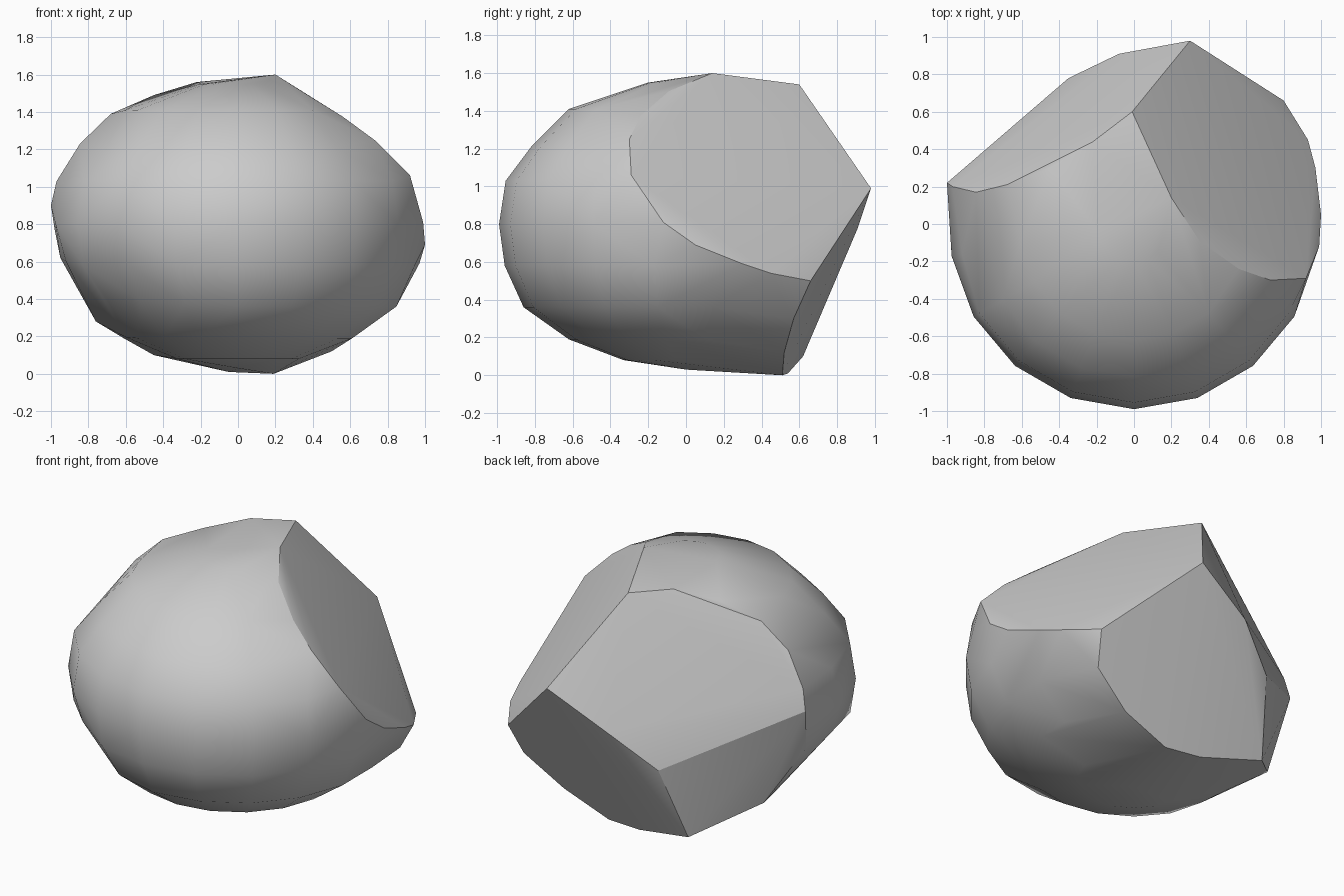
import bpy, bmesh, math
from mathutils import Vector

if "Cube" in bpy.data.objects:
    bpy.data.objects.remove(bpy.data.objects["Cube"])

# One stone colour
stone = bpy.data.materials.new("stone_grey")
stone.diffuse_color = (0.6, 0.6, 0.6, 1)
stone.use_nodes = True
stone.node_tree.nodes["Principled BSDF"].inputs["Base Color"].default_value = stone.diffuse_color

# Broken faces: outward normal and the furthest distance rounded points may reach
CUTS = [((0.735, 0.363, 0.573), 1.06),     # upper right break
        ((-0.50, 0.807, 0.308), 0.88),     # upper back left break
        ((0.05, 0.861, -0.507), 0.32),     # lower back break
        ((-0.686, 0.721, -0.10), 0.64)]    # lower left break

# Flatter patches, where rounded points are pressed back onto a plane
SHAVES = [((-0.762, -0.179, -0.623), 0.355),  # under the left side
          ((-0.761, -0.178, 0.624), 1.36),    # upper left side
          ((-0.537, -0.669, -0.513), 0.495)]  # lower front left

# Rounded body profile: radius and height of each ring
RINGS = [(0.33, 0.08), (0.62, 0.19), (0.86, 0.36), (0.96, 0.58), (0.99, 0.80),
         (0.955, 1.03), (0.82, 1.21), (0.62, 1.41), (0.2, 1.55)]

# Rims where the breaks meet the rounded body and each other
RIGHT_RIM = [(0.2, 0.14, 1.6), (0.35, -0.09, 1.505), (0.56, -0.24, 1.375),
             (0.73, -0.3, 1.25), (0.92, -0.29, 1.06), (0.99, -0.12, 0.81),
             (1.0, 0.05, 0.69), (0.97, 0.3, 0.59), (0.93, 0.45, 0.54)]
LEFT_RIM = [(-0.22, 0.44, 1.56), (-0.45, 0.3, 1.49), (-0.68, 0.21, 1.39),
            (-0.845, 0.17, 1.23), (-0.97, 0.2, 1.03), (-1.0, 0.22, 0.9)]
BACK_RIM = [(0.75, 0.57, 0.3), (0.5, 0.52, 0.12), (0.19, 0.51, 0.0),
            (-0.05, 0.54, 0.01), (-0.45, 0.62, 0.1)]
LOWER_RIM = [(-0.76, 0.3, 0.28), (-0.95, 0.14, 0.62), (-0.98, 0.14, 0.77)]
CORNERS = [(-0.01, 0.6, 1.54), (0.3, 0.98, 0.99), (0.8, 0.66, 0.5),
           (-0.35, 0.78, 0.56), (-0.08, 0.91, 0.78)]

bm = bmesh.new()

# Rounded body without the broken-off parts
body = [Vector((0, 0, 0.03))]
for r, z in RINGS:
    for i in range(18):
        a = math.radians(i * 20 - 90)
        body.append(Vector((r * math.cos(a), r * math.sin(a), z)))
for p in body:
    if all(Vector(n).dot(p) < d for n, d in CUTS):
        for n, d in SHAVES:
            p = p - Vector(n) * max(0, Vector(n).dot(p) - d)
        bm.verts.new(p)

# Wrap the body and the rims in one closed skin
rim_verts = {bm.verts.new(p)
             for p in RIGHT_RIM + LEFT_RIM + BACK_RIM + LOWER_RIM + CORNERS}
bmesh.ops.convex_hull(bm, input=bm.verts[:], use_existing_faces=False)
loose = [v for v in bm.verts if not v.link_faces]
rim_verts -= set(loose)
bmesh.ops.delete(bm, geom=loose, context='VERTS')
bmesh.ops.recalc_face_normals(bm, faces=bm.faces[:])


def broken_side(face):
    """Which break a face belongs to, or -1 for the rounded body."""
    if not all(v in rim_verts for v in face.verts):
        return -1
    dots = [Vector(n).dot(face.normal) for n, d in CUTS]
    best = max(range(4), key=lambda k: dots[k])
    return best if dots[best] > 0.85 else -1


# Smooth everywhere except along the rims of the breaks
bm.normal_update()
for f in bm.faces:
    f.smooth = True
for e in bm.edges:
    a, b = (broken_side(f) for f in e.link_faces)
    e.smooth = a == b

mesh = bpy.data.meshes.new("rock")
bm.to_mesh(mesh)
bm.free()
mesh.materials.append(stone)
rock = bpy.data.objects.new("rock", mesh)
bpy.context.collection.objects.link(rock)
